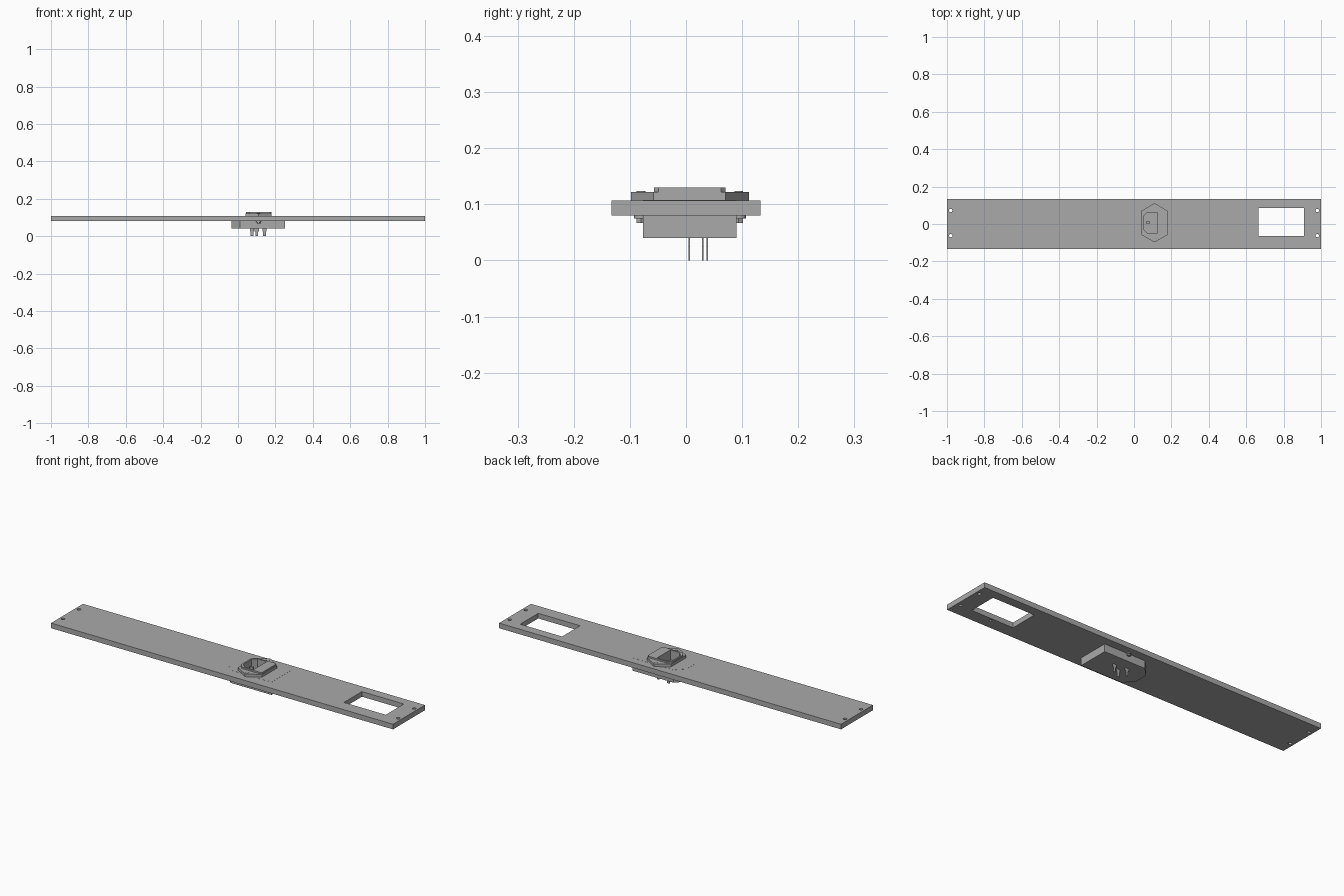
import bpy
import bmesh
import math

cube = bpy.data.objects.get("Cube")
if cube:
    bpy.data.objects.remove(cube, do_unlink=True)

grey = bpy.data.materials.new("panel grey")
grey.use_nodes = True
COLOUR = (0.4, 0.4, 0.4, 1)
grey.diffuse_color = COLOUR
grey.node_tree.nodes["Principled BSDF"].inputs["Base Color"].default_value = COLOUR


def prism(name, outline, z0, z1):
    """Extrude a flat outline from z0 to z1."""
    bm = bmesh.new()
    face = bm.faces.new([bm.verts.new((x, y, z0)) for x, y in outline])
    top = bmesh.ops.extrude_face_region(bm, geom=[face])["geom"]
    bmesh.ops.translate(bm, vec=(0, 0, z1 - z0),
                        verts=[v for v in top if isinstance(v, bmesh.types.BMVert)])
    bmesh.ops.recalc_face_normals(bm, faces=bm.faces)
    mesh = bpy.data.meshes.new(name)
    bm.to_mesh(mesh)
    bm.free()
    mesh.materials.append(grey)
    ob = bpy.data.objects.new(name, mesh)
    bpy.context.collection.objects.link(ob)
    return ob


def rect(x0, x1, y0, y1, left=0.0, right=0.0):
    """Rectangle with optional chamfers on its left and right corners."""
    pts = []
    for x, y, sx, sy, c in ((x0, y0, 1, 1, left), (x1, y0, -1, 1, right),
                            (x1, y1, -1, -1, right), (x0, y1, 1, -1, left)):
        if c == 0:
            pts.append((x, y))
        else:
            pair = [(x, y + sy * c), (x + sx * c, y)]
            pts += pair if sx == sy else pair[::-1]
    return pts


def ring(x, y, r, n=16):
    return [(x + r * math.cos(math.tau * i / n), y + r * math.sin(math.tau * i / n))
            for i in range(n)]


def cut(target, cutter):
    mod = target.modifiers.new("cut", "BOOLEAN")
    mod.operation = "DIFFERENCE"
    mod.solver = "EXACT"
    mod.object = cutter
    cutter.hide_render = True
    cutter.hide_set(True)
    cutter.display_type = "WIRE"


# Long flat panel with window and mounting holes
panel = prism("panel", rect(-1, 1, -0.133, 0.133), 0.08, 0.107)
cut(panel, prism("window_cutter", rect(0.665, 0.91, -0.065, 0.085), 0.05, 0.15))
for x in (-0.98, 0.98):
    for y in (-0.062, 0.072):
        cut(panel, prism("mounting_hole_cutter", ring(x, y, 0.009), 0.05, 0.15))
for y in (-0.082, 0.092):
    cut(panel, prism("blind_hole_cutter", ring(0.785, y, 0.006), 0.05, 0.095))

# Socket: body under the panel, flange and raised rim above it
body = prism("socket_body", rect(-0.035, 0.25, -0.077, 0.09, left=0.046), 0.04, 0.1075)
flange = prism("socket_flange", [(0.11, -0.098), (0.18, -0.058), (0.18, 0.07),
                                 (0.11, 0.112), (0.04, 0.07), (0.04, -0.058)],
               0.107, 0.122)
rim = prism("socket_rim", rect(0.042, 0.178, -0.057, 0.07, left=0.02, right=0.008),
            0.122, 0.13)

# Socket cavity
cavity = prism("cavity_cutter", rect(0.05, 0.125, -0.048, 0.062, left=0.022), 0.06, 0.2)
for part in (panel, body, flange, rim):
    cut(part, cavity)
prism("socket_contact", rect(0.065, 0.085, 0.004, 0.014), 0.06, 0.11)

# Screws through the flange, with nuts below
for y in (-0.08, 0.094):
    prism("screw_head", ring(0.11, y, 0.008), 0.12, 0.1235)
    prism("washer", ring(0.11, y, 0.013), 0.075, 0.08)
    prism("nut", ring(0.11, y, 0.009, 6), 0.067, 0.075)

# Terminal blades
for x, y in ((0.075, 0.038), (0.1, 0.006), (0.142, 0.03)):
    prism("terminal_shoulder", rect(x - 0.011, x + 0.011, y - 0.0015, y + 0.0015), 0.025, 0.041)
    prism("terminal_blade", rect(x - 0.007, x + 0.007, y - 0.0015, y + 0.0015), 0, 0.025)
